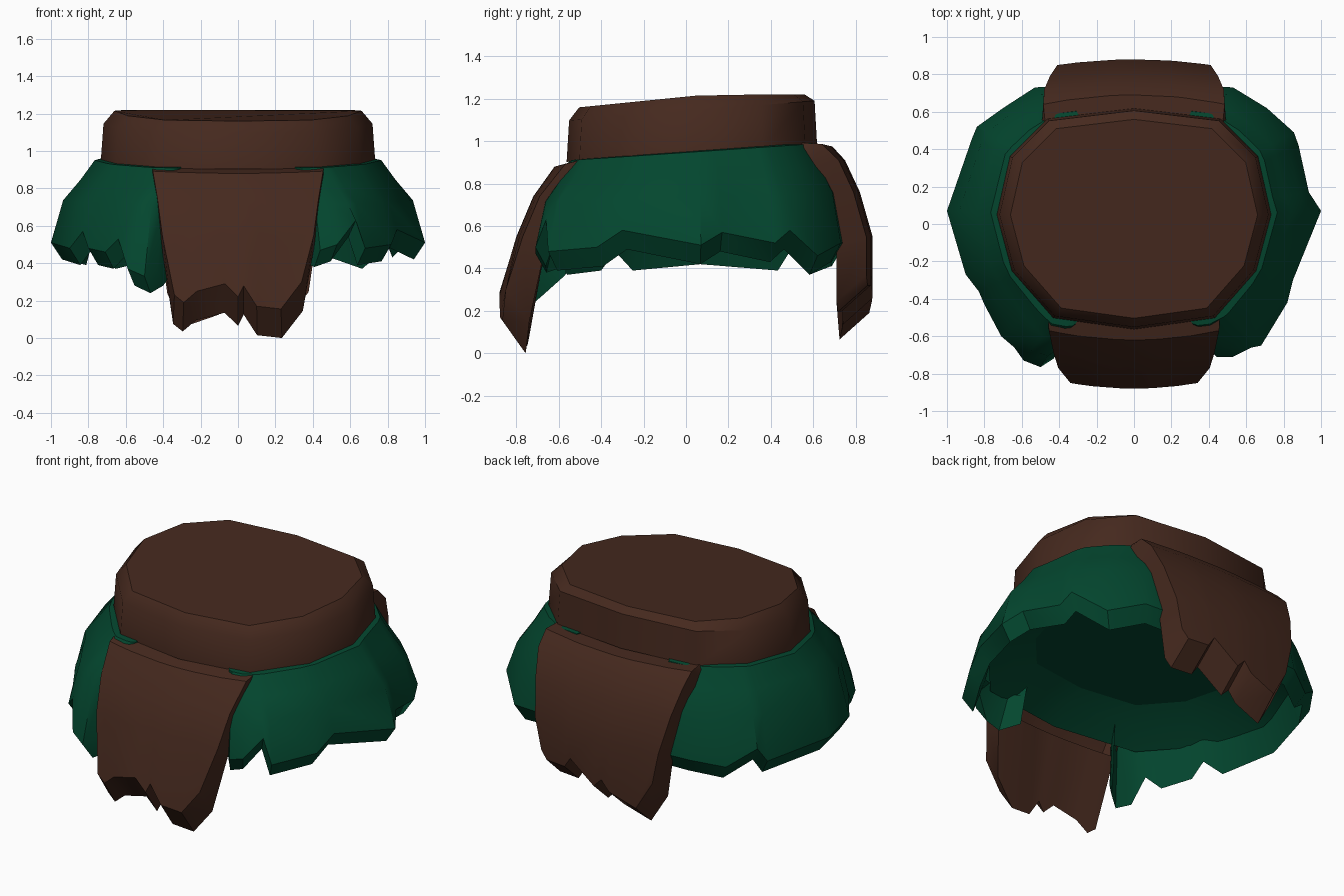
import bpy, bmesh, math
from mathutils import Vector

if "Cube" in bpy.data.objects:
    bpy.data.objects.remove(bpy.data.objects["Cube"])


def material(name, rgb):
    m = bpy.data.materials.new(name)
    m.diffuse_color = (*rgb, 1)
    m.use_nodes = True
    m.node_tree.nodes["Principled BSDF"].inputs["Base Color"].default_value = m.diffuse_color
    return m


BROWN = material("dark brown leather", (0.060, 0.022, 0.013))
GREEN = material("forest green cloth", (0.001, 0.062, 0.028))
MID = Vector((0, 0.03, 0))

# Waist outline: right half from front to back, then mirrored
half = [(0, -0.56), (0.43, -0.50), (0.65, -0.25), (0.73, 0.05), (0.66, 0.36), (0.46, 0.56), (0, 0.615)]
outline = [Vector((x, y, 0)) for x, y in half]
outline += [Vector((-x, y, 0)) for x, y in half[-2:0:-1]]
n = len(outline)


def waist_z(y):
    return 0.943 + 0.072 * y


def finish(bm, name, mat, angle=38):
    bmesh.ops.recalc_face_normals(bm, faces=bm.faces)
    me = bpy.data.meshes.new(name)
    bm.to_mesh(me)
    bm.free()
    ob = bpy.data.objects.new(name, me)
    bpy.context.collection.objects.link(ob)
    me.materials.append(mat)
    bpy.ops.object.select_all(action='DESELECT')
    ob.select_set(True)
    bpy.context.view_layer.objects.active = ob
    bpy.ops.object.shade_smooth_by_angle(angle=math.radians(angle))
    return ob


def band(name, levels, mat, angle):
    """Stack of scaled waist outlines, with a flat-shaded cap on the last level."""
    bm = bmesh.new()
    rings = []
    for s, zf in levels:
        pts = [MID + (p - MID) * s for p in outline]
        rings.append([bm.verts.new((q.x, q.y, zf(q.y))) for q in pts])
    for a, b in zip(rings, rings[1:]):
        for k in range(n):
            bm.faces.new((a[k], a[(k + 1) % n], b[(k + 1) % n], b[k]))
    bm.faces.new(rings[-1])
    ob = finish(bm, name, mat, angle)
    ob.data.polygons[-1].use_smooth = False


def shell(name, outer, inner, mat, first_inner):
    """Thick cloth from columns of outer and inner points; lining starts at row first_inner."""
    bm = bmesh.new()
    o = [[bm.verts.new(p) for p in col] for col in outer]
    i = [[bm.verts.new(p) for p in col] for col in inner]
    rows = len(outer[0])
    for c in range(len(o) - 1):
        for r in range(rows - 1):
            bm.faces.new((o[c][r], o[c + 1][r], o[c + 1][r + 1], o[c][r + 1]))
            if r >= first_inner:
                bm.faces.new((i[c][r], i[c][r + 1], i[c + 1][r + 1], i[c + 1][r]))
        bm.faces.new((o[c][-1], o[c + 1][-1], i[c + 1][-1], i[c][-1]))
    for c in (0, -1):
        for r in range(rows - 1):
            bm.faces.new((o[c][r], o[c][r + 1], i[c][r + 1], i[c][r]))
    bmesh.ops.delete(bm, geom=[v for v in bm.verts if not v.link_faces], context='VERTS')
    finish(bm, name, mat)


# Belt: tilted faceted band with a bevelled top
band("belt", [(1.005, waist_z), (0.985, lambda y: 1.142 + 0.08 * y),
              (0.905, lambda y: min(1.22, 1.21 + 0.1 * y))], BROWN, 48)
# Lining: low ceiling inside the skirt
band("lining", [(1.2, lambda y: 0.565), (1.0, lambda y: 0.65), (0.82, lambda y: 0.71)], GREEN, 60)


# Skirt halves: columns run from the waist out to a ragged hem
def rim(d):
    """Waist point in direction d from the middle."""
    for k in range(n):
        a, b = outline[k] - MID, outline[(k + 1) % n] - MID
        e = b - a
        den = d.x * e.y - d.y * e.x
        if abs(den) < 1e-9:
            continue
        t = (a.x * e.y - a.y * e.x) / den
        u = (a.x * d.y - a.y * d.x) / den
        if t > 0 and -1e-6 <= u <= 1 + 1e-6:
            return MID + d * t
    return MID + d


def skirt(name, hem):
    outer, inner = [], []
    profile = [(0, 0), (0.14, 0.01), (0.42, 0.24), (0.76, 0.48), (1, 1)]
    for x, y, z in hem:
        end = Vector((x, y, 0))
        d = (end - MID).normalized()
        top = rim(d)
        zt = waist_z(top.y) + 0.008
        col, lin = [], []
        for r, (fr, fz) in enumerate(profile):
            p = top.lerp(end, fr)
            q = p - d * 0.06
            zz = z if r == 4 else zt + (0.5 - zt) * fz
            col.append(Vector((p.x, p.y, zz)))
            lin.append(Vector((q.x, q.y, z - 0.09 if r == 4 else (0.59 if r == 3 else zz - 0.02))))
        outer.append(col)
        inner.append(lin)
    shell(name, outer, inner, GREEN, 3)


skirt("skirt_right", [
    (0.36, -0.62, 0.50), (0.44, -0.71, 0.47), (0.53, -0.71, 0.50), (0.63, -0.66, 0.63),
    (0.68, -0.65, 0.48), (0.82, -0.42, 0.50), (0.85, -0.30, 0.58), (1.0, 0.07, 0.51),
    (0.935, 0.17, 0.57), (0.88, 0.42, 0.52), (0.855, 0.49, 0.58), (0.71, 0.62, 0.46),
    (0.53, 0.73, 0.52), (0.38, 0.74, 0.52)])
skirt("skirt_left", [
    (-0.36, -0.62, 0.46), (-0.43, -0.72, 0.37), (-0.50, -0.765, 0.33), (-0.59, -0.73, 0.37),
    (-0.64, -0.66, 0.53), (-0.71, -0.60, 0.46), (-0.80, -0.43, 0.48), (-0.83, -0.36, 0.57),
    (-0.90, -0.27, 0.48), (-1.0, 0.07, 0.51), (-0.865, 0.46, 0.48), (-0.84, 0.52, 0.57),
    (-0.70, 0.62, 0.46), (-0.53, 0.73, 0.50), (-0.38, 0.74, 0.50)])


# Leather panels: rows of (distance out, height, half width), then a ragged hem
def panel(name, side, rows, hem, hem_out, drop, thick):
    hw = max(abs(x) for x, z in hem)
    outer, inner = [], []
    for x, z in hem:
        u = x / hw
        col, lin = [], []
        for r, (out, zz, w) in enumerate(rows + [(hem_out, z, hw)]):
            y = out - (0.05 if r < 2 else 0.03) * u * u
            dz = drop if r == len(rows) else 0.03
            zz += 0.012 * u * u if r < 2 else 0
            col.append(Vector((u * w, side * y, zz)))
            lin.append(Vector((u * w * 1.02, side * (y - thick), zz - dz)))
        outer.append(col)
        inner.append(lin)
    shell(name, outer, inner, BROWN, len(rows) - 1)


panel("front_panel", -1,
      [(0.535, 0.903, 0.46), (0.62, 0.88, 0.455), (0.72, 0.74, 0.43), (0.80, 0.55, 0.405)],
      [(-0.34, 0.23), (-0.29, 0.19), (-0.22, 0.25), (-0.07, 0.29), (0, 0.22), (0.03, 0.28),
       (0.10, 0.17), (0.23, 0.155), (0.34, 0.30)], 0.88, 0.155, 0.11)
panel("back_panel", 1,
      [(0.595, 0.98, 0.475), (0.69, 0.975, 0.485), (0.75, 0.91, 0.48),
       (0.82, 0.76, 0.45), (0.88, 0.55, 0.41)],
      [(-0.37, 0.36), (-0.27, 0.19), (-0.10, 0.25), (-0.05, 0.31), (0, 0.26), (0.16, 0.38),
       (0.20, 0.32), (0.33, 0.32), (0.37, 0.37)], 0.88, 0.125, 0.14)
